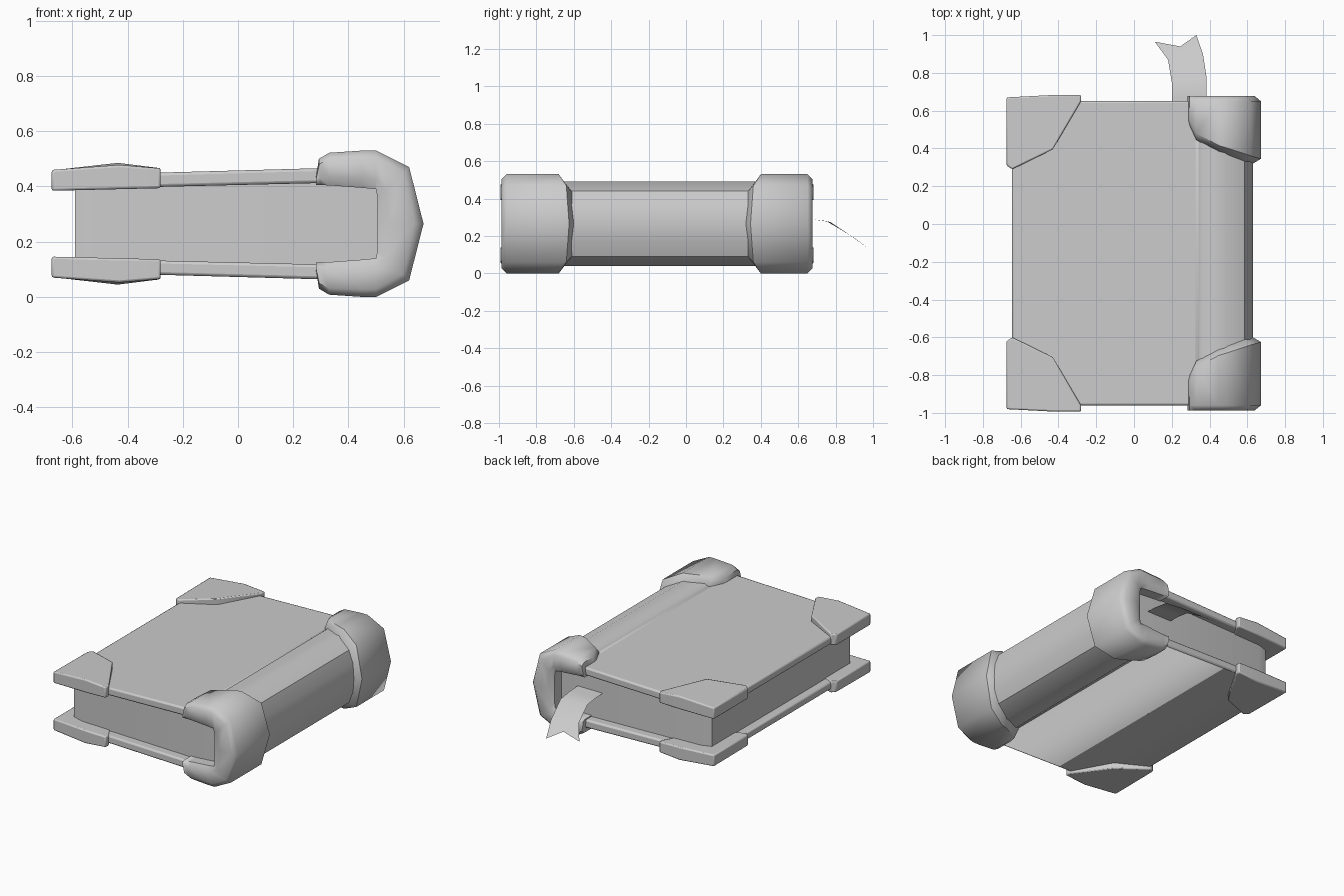
import bpy, bmesh, math

if "Cube" in bpy.data.objects:
    bpy.data.objects.remove(bpy.data.objects["Cube"], do_unlink=True)

MID_Y, MID_Z = -0.155, 0.265   # symmetry centre of the closed book

grey = bpy.data.materials.new("plain_grey")
grey.use_nodes = True
grey.diffuse_color = (0.6, 0.6, 0.6, 1)
grey.node_tree.nodes["Principled BSDF"].inputs["Base Color"].default_value = (0.6, 0.6, 0.6, 1)


def finish(name, bm, angle=40, bevel=0.0):
    bmesh.ops.recalc_face_normals(bm, faces=bm.faces)
    mesh = bpy.data.meshes.new(name)
    bm.to_mesh(mesh)
    bm.free()
    mesh.materials.append(grey)
    ob = bpy.data.objects.new(name, mesh)
    bpy.context.collection.objects.link(ob)
    if bevel:
        mod = ob.modifiers.new("soft_edges", "BEVEL")
        mod.width, mod.segments = bevel, 2
        mod.limit_method, mod.angle_limit = "ANGLE", math.radians(50)
    bpy.ops.object.select_all(action="DESELECT")
    ob.select_set(True)
    bpy.context.view_layer.objects.active = ob
    bpy.ops.object.shade_smooth_by_angle(angle=math.radians(angle))
    return ob


def bridge(bm, low, high):
    """Close two matching loops into a solid."""
    bm.faces.new(low)
    bm.faces.new(high)
    n = len(low)
    for i in range(n):
        j = (i + 1) % n
        bm.faces.new((low[i], low[j], high[j], high[i]))


def flip(points):
    """Continue an upper half outline around the spine to the lower half."""
    return points + [(x, 2 * MID_Z - z, *rest) for x, z, *rest in reversed(points[:-1])]


def cover_under(x):
    return 0.39 + 0.024 * (x + 0.645)


# Cover: one C-shaped section swept along the book
outer = flip([(-0.645, 0.44), (0.325, 0.467), (0.335, 0.464), (0.36, 0.485),
              (0.48, 0.49), (0.585, 0.44), (0.615, 0.36), (0.63, 0.265)])
inner = flip([(-0.645, 0.39), (0.28, 0.412), (0.515, 0.4), (0.515, 0.265)])
bm = bmesh.new()
loops = [[bm.verts.new((x, y, z)) for x, z in outer + inner[::-1]] for y in (-0.96, 0.65)]
bridge(bm, *loops)
finish("cover", bm, bevel=0.012)

# Page block: plan outline with softened fore edge corners
plan = [(0.54, -0.9), (-0.52, -0.9), (-0.59, -0.88),
        (-0.59, 0.57), (-0.52, 0.59), (0.54, 0.59)]
bm = bmesh.new()
tops = [bm.verts.new((x, y, cover_under(x) + 0.003)) for x, y in plan]
lows = [bm.verts.new((x, y, 2 * MID_Z - cover_under(x) - 0.003)) for x, y in plan]
bridge(bm, lows, tops)
finish("page_block", bm)

# Corner guards: plan x, distance from the middle, top height
guard = [(-0.675, 0.825, 0.46), (-0.43, 0.838, 0.478), (-0.28, 0.838, 0.465),
         (-0.28, 0.805, 0.467), (-0.43, 0.55, 0.488), (-0.645, 0.445, 0.462),
         (-0.675, 0.465, 0.457)]
for end, side in (("front", -1), ("back", 1)):
    for level, up in (("upper", 1), ("lower", -1)):
        bm = bmesh.new()
        low, high = [], []
        for x, d, z in guard:
            y = MID_Y + side * d
            low.append(bm.verts.new((x, y, MID_Z + up * (cover_under(x) - 0.005 - MID_Z))))
            high.append(bm.verts.new((x, y, MID_Z + up * (z - MID_Z))))
        bridge(bm, low, high)
        finish(f"{end}_{level}_corner_guard", bm, bevel=0.008)

# Spine caps: wall stations (x, z, inner reach) paired with the inside of the C
wall = flip([(0.283, 0.435, 0.665), (0.293, 0.5, 0.645), (0.33, 0.522, 0.57),
             (0.45, 0.53, 0.505), (0.5, 0.53, 0.49), (0.62, 0.47, 0.45),
             (0.672, 0.265, 0.435)])
lining = flip([(0.283, 0.405), (0.3, 0.405), (0.33, 0.404), (0.45, 0.395),
               (0.5, 0.39), (0.505, 0.36), (0.505, 0.265)])
for end, side, shift in (("front", -1, 0.0), ("back", 1, 0.03)):
    bm = bmesh.new()
    rings = []
    for (ox, oz, reach), (ix, iz) in zip(wall, lining):
        reach += shift
        # depth into the wall, distance from the middle of the book
        section = [(1, reach), (0.35, reach), (0, reach + 0.035), (0, 0.805),
                   (0.2, 0.832), (0.75, 0.832), (1, 0.815)]
        rings.append([bm.verts.new((ox + (ix - ox) * t, MID_Y + side * d, oz + (iz - oz) * t))
                      for t, d in section])
    for a, b in zip(rings, rings[1:]):
        for i in range(len(a)):
            j = (i + 1) % len(a)
            bm.faces.new((a[i], a[j], b[j], b[i]))
    bm.faces.new(rings[0])
    bm.faces.new(rings[-1])
    finish(f"{end}_spine_cap", bm, angle=50)

# Ribbon bookmark: drooping strip with a notched end
ribbon = [((0.2, 0.5, 0.3), (0.385, 0.5, 0.3)),
          ((0.2, 0.67, 0.29), (0.385, 0.67, 0.29)),
          ((0.2, 0.75, 0.28), (0.385, 0.77, 0.275)),
          ((0.18, 0.87, 0.21), (0.365, 0.9, 0.19)),
          ((0.11, 0.965, 0.14), (0.33, 1.0, 0.115))]
bm = bmesh.new()
rows = []
for a, b in ribbon:
    mid = [(p + q) / 2 for p, q in zip(a, b)]
    if a is ribbon[-1][0]:
        mid = (0.245, 0.94, 0.16)
    rows.append([bm.verts.new(p) for p in (a, mid, b)])
for r, s in zip(rows, rows[1:]):
    for i in range(2):
        bm.faces.new((r[i], r[i + 1], s[i + 1], s[i]))
finish("ribbon_bookmark", bm)
